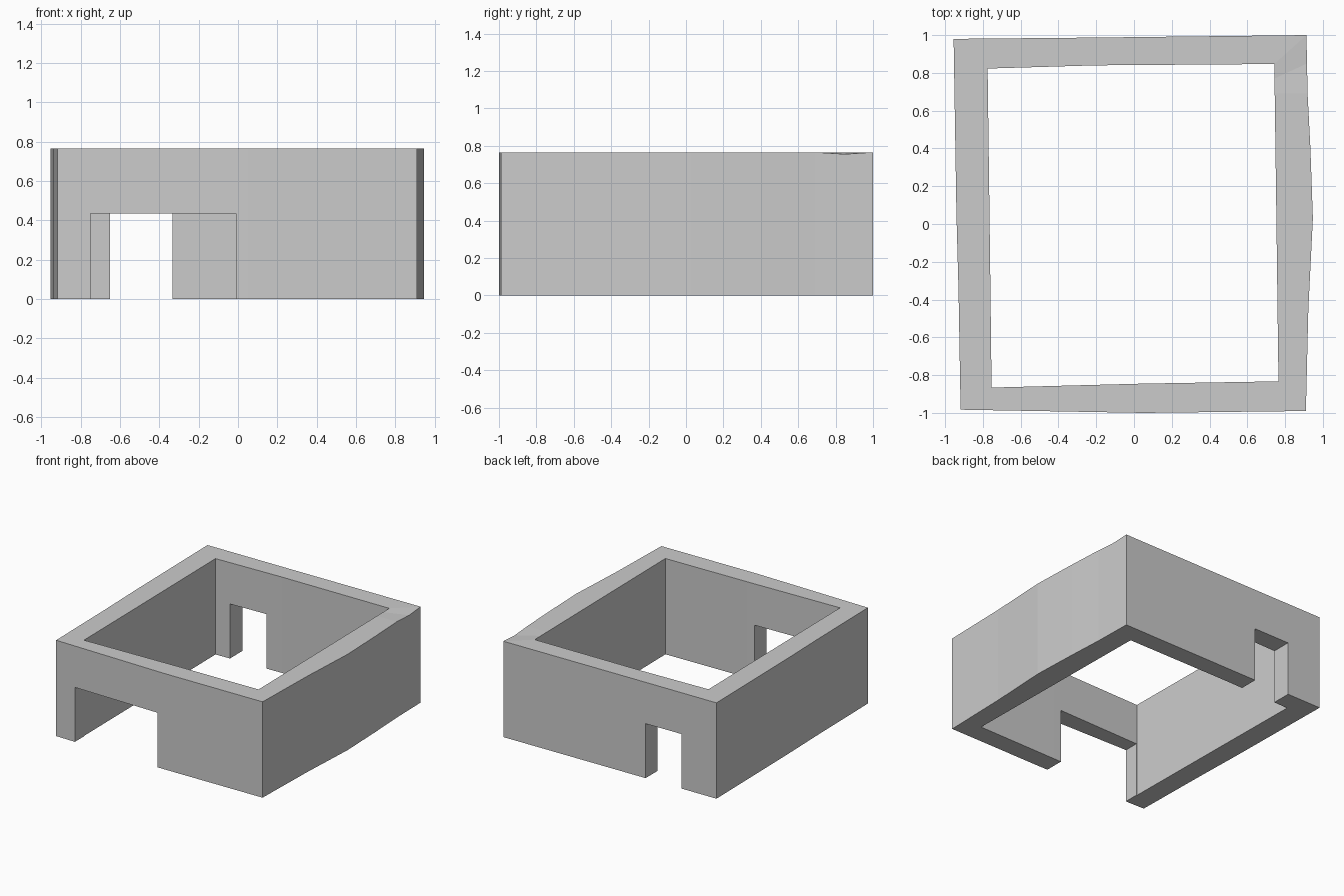
import bpy, bmesh

if "Cube" in bpy.data.objects:
    bpy.data.objects.remove(bpy.data.objects["Cube"])

HEIGHT = 0.765
DOOR = 0.435

# Wall outline, counter-clockwise from the front right corner:
# (outer x, outer y, inner x, inner y)
outline = [
    (0.91, -0.99, 0.765, -0.833), (0.923, -0.45, 0.76, -0.45),
    (0.947, 0.03, 0.754, 0.03), (0.934, 0.40, 0.749, 0.40),
    (0.919, 0.69, 0.745, 0.69), (0.916, 0.85, 0.744, 0.77),
    (0.913, 1.00, 0.743, 0.847),
    (-0.20, 0.987, -0.20, 0.84), (-0.955, 0.98, -0.775, 0.823),
    (-0.94, 0.05, -0.765, 0.05), (-0.929, -0.35, -0.76, -0.35),
    (-0.918, -0.983, -0.754, -0.866),
    (0.05, -1.00, 0.05, -0.845),
]
DIP = 5  # chipped spot on the top outer edge


def make_object(name, bm):
    bmesh.ops.recalc_face_normals(bm, faces=bm.faces)
    mesh = bpy.data.meshes.new(name)
    bm.to_mesh(mesh)
    bm.free()
    obj = bpy.data.objects.new(name, mesh)
    bpy.context.collection.objects.link(obj)
    return obj


# Wall ring: four loops (outer bottom, outer top, inner top, inner bottom)
bm = bmesh.new()
loops = []
for inner, z in ((False, 0), (False, HEIGHT), (True, HEIGHT), (True, 0)):
    loops.append([bm.verts.new((p[2], p[3], z) if inner else (p[0], p[1], z))
                  for p in outline])
loops[1][DIP].co.z -= 0.01
n = len(outline)
for k in range(4):
    a, b = loops[k], loops[(k + 1) % 4]
    for i in range(n):
        j = (i + 1) % n
        bm.faces.new((a[i], a[j], b[j], b[i]))
walls = make_object("walls", bm)


# Doorways cut through the front and back walls
def cut_doorway(name, x0, x1, y):
    bm = bmesh.new()
    bmesh.ops.create_cube(bm, size=1)
    for v in bm.verts:
        v.co = (x1 if v.co.x > 0 else x0,
                y + v.co.y * 0.5,
                DOOR if v.co.z > 0 else -0.2)
    cutter = make_object(name, bm)
    cutter.hide_render = True
    mod = walls.modifiers.new(name, 'BOOLEAN')
    mod.operation = 'DIFFERENCE'
    mod.solver = 'EXACT'
    mod.object = cutter
    bpy.context.view_layer.objects.active = walls
    bpy.ops.object.modifier_apply(modifier=name)
    bpy.data.objects.remove(cutter)


cut_doorway("front_doorway", -0.75, -0.01, -0.93)
cut_doorway("back_doorway", -0.65, -0.333, 0.91)
